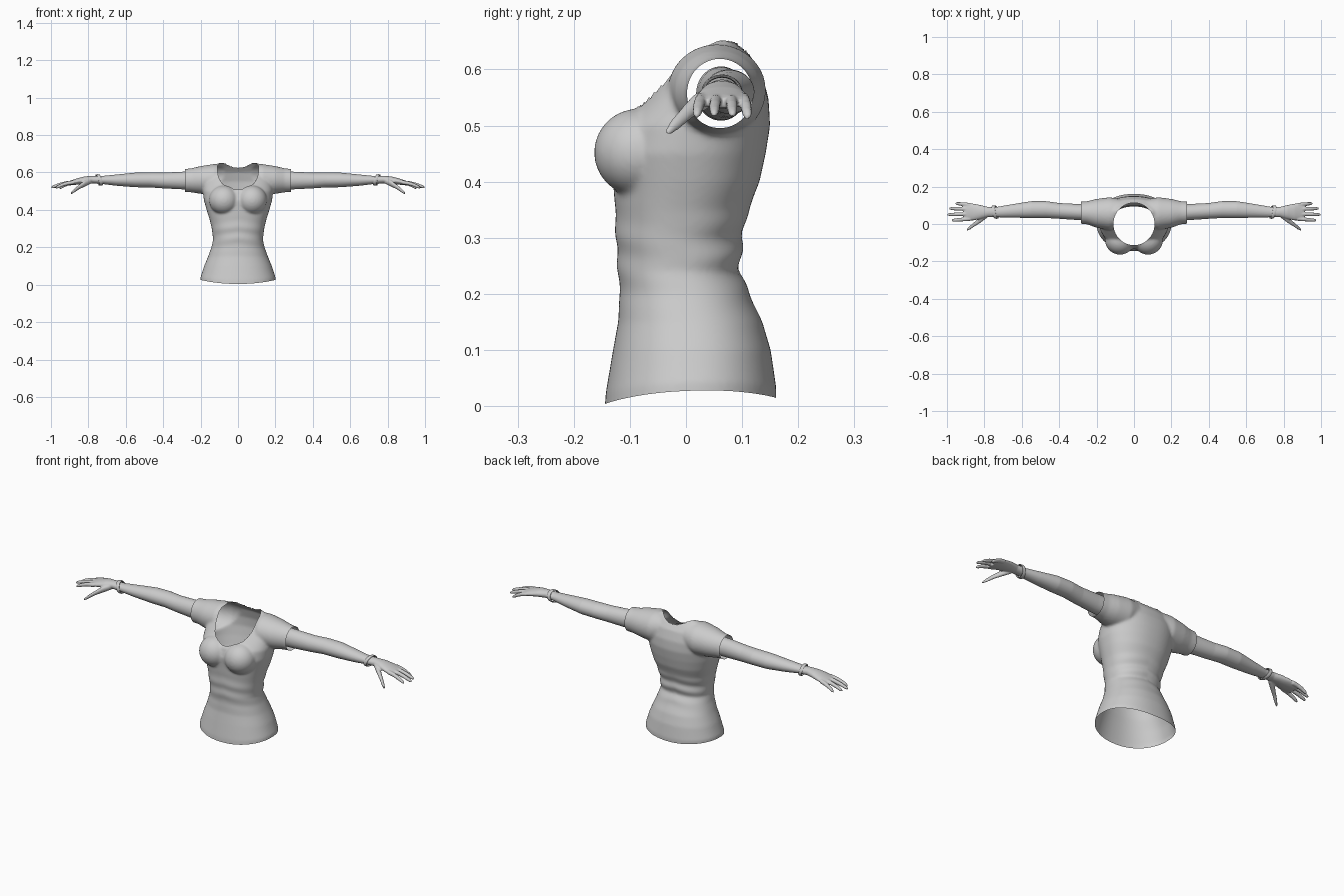
import bpy, bmesh, math
from mathutils import Vector

cube = bpy.data.objects.get("Cube")
if cube:
    bpy.data.objects.remove(cube, do_unlink=True)

mat = bpy.data.materials.new("light_grey")
mat.use_nodes = True
GREY = (0.6, 0.6, 0.6, 1)
mat.diffuse_color = GREY
mat.node_tree.nodes["Principled BSDF"].inputs["Base Color"].default_value = GREY

Y, Z, X = Vector((0, 1, 0)), Vector((0, 0, 1)), Vector((1, 0, 0))


def loft(bm, rings, u, v, n=40, power=2.0):
    """Closed tube through rings of (centre, radius along u, radius along v)."""
    loops = []
    for c, ru, rv in rings:
        loop = []
        for i in range(n):
            a = 2 * math.pi * i / n
            ca, sa = math.cos(a), math.sin(a)
            pu = math.copysign(abs(ca) ** (2 / power), ca) * ru
            pv = math.copysign(abs(sa) ** (2 / power), sa) * rv
            loop.append(bm.verts.new(Vector(c) + u * pu + v * pv))
        loops.append(loop)
    faces = [bm.faces.new(loops[0]), bm.faces.new(loops[-1])]
    for a, b in zip(loops, loops[1:]):
        for i in range(n):
            j = (i + 1) % n
            faces.append(bm.faces.new((a[i], a[j], b[j], b[i])))
    bmesh.ops.recalc_face_normals(bm, faces=faces)


def ball(bm, c, r):
    new = bmesh.ops.create_uvsphere(bm, u_segments=32, v_segments=20, radius=1)["verts"]
    for p in new:
        p.co = Vector([c[k] + p.co[k] * r[k] for k in range(3)])


def fuse(bm, name, voxel, rounds):
    """Blend overlapping solids into one smooth skin."""
    me = bpy.data.meshes.new(name)
    bm.to_mesh(me)
    bm.free()
    ob = bpy.data.objects.new(name, me)
    bpy.context.collection.objects.link(ob)
    me.materials.append(mat)
    rem = ob.modifiers.new("skin", "REMESH")
    rem.mode, rem.voxel_size = "VOXEL", voxel
    if rounds:
        sm = ob.modifiers.new("relax", "SMOOTH")
        sm.factor, sm.iterations = 0.5, rounds
    bpy.ops.object.select_all(action="DESELECT")
    ob.select_set(True)
    bpy.context.view_layer.objects.active = ob
    for m in list(ob.modifiers):
        bpy.ops.object.modifier_apply(modifier=m.name)
    return ob


def finish(ob, bm):
    bm.to_mesh(ob.data)
    bm.free()
    bpy.ops.object.shade_smooth_by_angle(angle=math.radians(50))


def cut(bm, co, no):
    geom = bm.verts[:] + bm.edges[:] + bm.faces[:]
    bmesh.ops.bisect_plane(bm, geom=geom, plane_co=co, plane_no=no, clear_outer=True)


# Shirt body: height, half width, front, back
body = [(-0.06, .205, -.15, .16), (0.03, .2, -.143, .161), (0.1, .181, -.13, .151),
        (0.15, .16, -.121, .136), (0.2, .142, -.118, .113), (0.24, .133, -.121, .096),
        (0.3, .14, -.125, .1), (0.35, .152, -.126, .112), (0.4, .168, -.13, .131),
        (0.45, .182, -.135, .142), (0.5, .188, -.121, .15), (0.55, .187, -.075, .147),
        (0.6, .172, -.032, .132), (0.63, .14, .0, .11), (0.652, .1, .04, .09)]
bm = bmesh.new()
loft(bm, [((0, (f + b) / 2, z), w, (b - f) / 2) for z, w, f, b in body], X, Y, 64, 2.2)

# Sleeves: distance out, centre y, centre z, radius y, radius z
sleeve = [(.06, .06, .572, .07, .07), (.13, .055, .562, .088, .083),
          (.2, .057, .56, .077, .074), (.25, .06, .558, .062, .064),
          (.32, .061, .556, .056, .06)]
for s in (1, -1):
    loft(bm, [((s * x, y, z), ry, rz) for x, y, z, ry, rz in sleeve], Y, Z)
    ball(bm, (s * .075, -.085, .452), (.08, .079, .078))
shirt = fuse(bm, "shirt", .006, 8)

bm = bmesh.new()
bm.from_mesh(shirt.data)
# Soft cloth folds around the waist
for p in bm.verts:
    x, y, z = p.co
    near = math.exp(-((z - .27) / .07) ** 2)
    p.co.y += near * .0035 * math.sin(95 * z + 14 * abs(x)) * (1 if y > 0 else .5)
# Open sleeve ends and hem
cut(bm, (.283, 0, 0), X)
cut(bm, (-.283, 0, 0), -X)
cut(bm, (0, 0, .012), -Z)
for p in bm.verts:
    if p.co.z < .1:
        k = (.1 - p.co.z) / .088
        hem = .004 + .45 * p.co.x ** 2 + .035 * (p.co.y + .14)
        p.co.z += k * (hem - .012)
# Round neckline, with its rim pulled onto an even oval
RX, RY = .11, .113
reach = lambda c: math.hypot(c.x / RX, c.y / RY)
gone = [f for f in bm.faces
        if f.calc_center_median().z > .44 and reach(f.calc_center_median()) < 1]
bmesh.ops.delete(bm, geom=gone, context="FACES")
rim = [p for p in bm.verts if p.is_boundary and p.co.z > .44 and abs(p.co.x) < .2]
for p in rim:
    r = reach(p.co)
    p.co.x /= r
    p.co.y /= r
finish(shirt, bm)

# Bare arm up to the wrist, and the flat palm
arm = [(.22, .062, .557, .045, .049), (.3, .064, .557, .043, .047), (.4, .07, .557, .042, .042),
       (.47, .077, .56, .045, .04), (.55, .077, .56, .045, .039), (.65, .07, .559, .036, .03),
       (.73, .064, .56, .028, .021), (.78, .064, .562, .027, .02), (.82, .064, .559, .037, .02),
       (.86, .064, .552, .045, .017), (.9, .066, .543, .046, .012), (.912, .066, .54, .042, .009)]
# Fingers: root y, tip x, tip y, tip z
fingers = [(.028, .975, .019, .518), (.054, .998, .05, .52),
           (.08, .988, .083, .519), (.102, .955, .11, .515)]
for s, side in ((1, "left"), (-1, "right")):
    bm = bmesh.new()
    loft(bm, [((s * x, y, z), ry, rz) for x, y, z, ry, rz in arm], Y, Z)
    for y0, x1, y1, z1 in fingers:
        a, b = Vector((.875, y0, .548)), Vector((x1, y1, z1))
        steps = ((0, .011), (.35, .0105), (.65, .0098), (.88, .0085), (.97, .006), (1, .003))
        ring = []
        for t, r in steps:
            c = a.lerp(b, t) + Z * .006 * math.sin(math.pi * t)
            ring.append(((s * c.x, c.y, c.z), r, r))
        loft(bm, ring, Y, Z, 16)
    thumb = [(.785, .05, .556, .016), (.82, .024, .541, .017), (.85, .001, .522, .0125),
             (.875, -.018, .503, .0105), (.89, -.029, .491, .007), (.895, -.033, .487, .003)]
    loft(bm, [((s * x, y, z), r, r) for x, y, z, r in thumb], Y, Z, 16)
    ob = fuse(bm, side + "_arm", .0035, 3)
    bm = bmesh.new()
    bm.from_mesh(ob.data)
    cut(bm, (s * .24, 0, 0), X * -s)
    finish(ob, bm)

    # Tilted bangle round the wrist
    bpy.ops.mesh.primitive_torus_add(major_radius=1, minor_radius=.1, major_segments=40,
                                     minor_segments=10)
    band = bpy.context.object
    band.name = side + "_bangle"
    band.data.materials.append(mat)
    for p in band.data.vertices:
        u, v, w = p.co
        p.co = (s * (.742 + w * .1 + v * .008 + u * .006), .064 + u * .033, .56 + v * .028)
    bm = bmesh.new()
    bm.from_mesh(band.data)
    bmesh.ops.recalc_face_normals(bm, faces=bm.faces[:])
    finish(band, bm)
